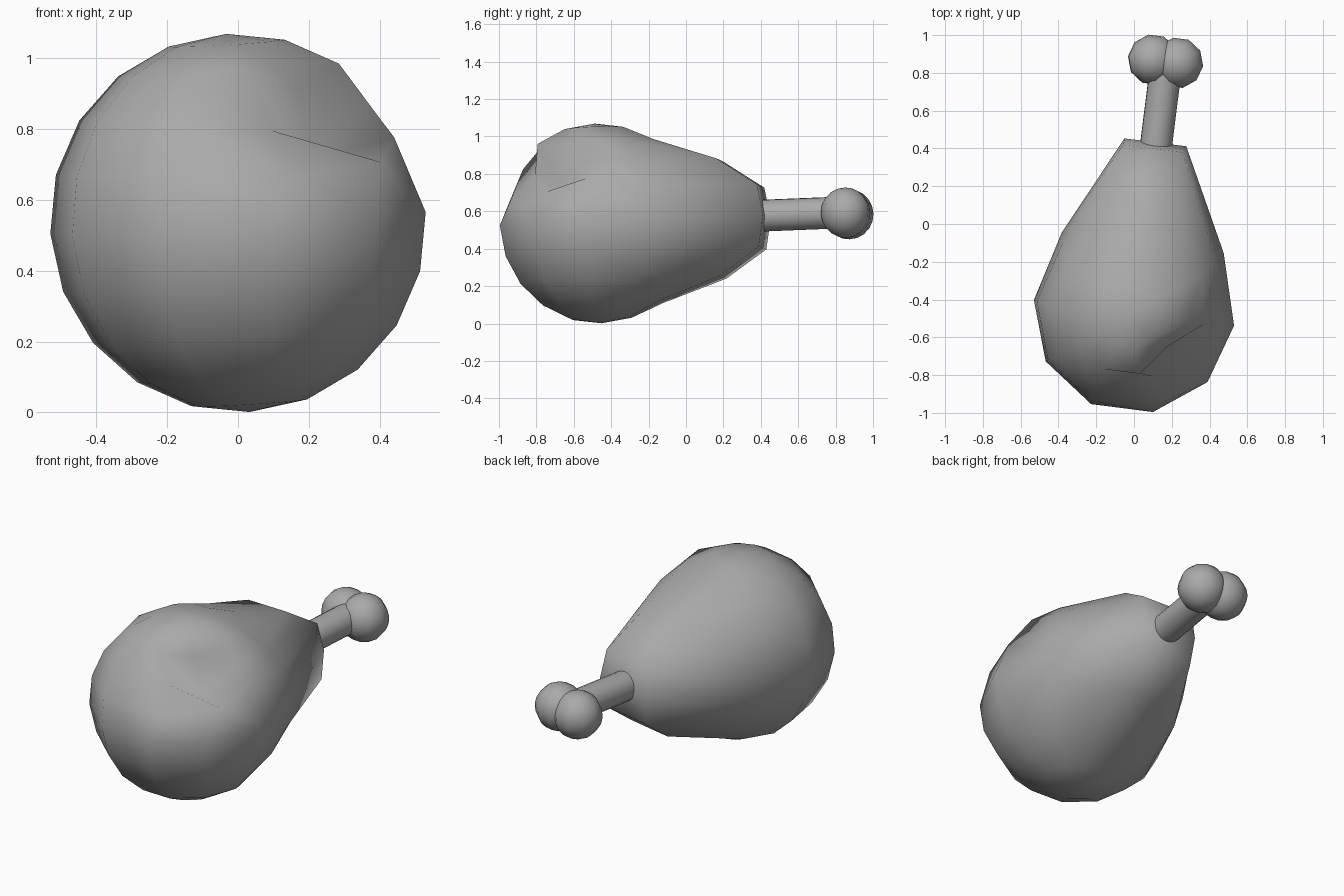
import bpy, bmesh, math
from mathutils import Matrix, Euler, Vector

if "Cube" in bpy.data.objects:
    bpy.data.objects.remove(bpy.data.objects["Cube"], do_unlink=True)

# One plain grey for every part
grey = bpy.data.materials.new("plain grey")
colour = (0.4, 0.4, 0.4, 1)
grey.diffuse_color = colour
grey.use_nodes = True
grey.node_tree.nodes["Principled BSDF"].inputs["Base Color"].default_value = colour

# The whole drumstick leans slightly about the centre of the meat
pose = Matrix.Translation((0, -0.47, 0.535)) @ Euler((0.04, -0.057, -0.127)).to_matrix().to_4x4()


def finish(name, bm):
    """Turn a bmesh into a smooth, posed, coloured object."""
    mesh = bpy.data.meshes.new(name)
    bm.to_mesh(mesh)
    bm.free()
    mesh.materials.append(grey)
    for face in mesh.polygons:
        face.use_smooth = True
    obj = bpy.data.objects.new(name, mesh)
    obj.matrix_world = pose
    bpy.context.collection.objects.link(obj)
    return obj


def ball(radius):
    """Ten-sided sphere with a column of vertices on the x axis."""
    bm = bmesh.new()
    bmesh.ops.create_uvsphere(bm, u_segments=10, v_segments=10, radius=radius)
    if max(v.co.x for v in bm.verts) < radius * 0.99:
        bmesh.ops.rotate(bm, verts=bm.verts, matrix=Matrix.Rotation(math.pi / 2, 3, "Z"))
    return bm


# Meat: a ball with its back drawn out and a bite pressed into the upper front
bite = {  # (longitude from the front, latitude): push
    (18, 18): (0.08, 0.05, -0.03),
    (54, 18): (0.03, 0.09, -0.01),
    (90, 18): (-0.05, 0, 0.05),
    (18, 36): (0.02, 0.10, -0.05),
    (54, 36): (-0.12, 0.12, -0.15),
    (90, 36): (-0.04, 0, 0),
    (54, 54): (-0.04, 0.04, -0.06),
}
R = 0.535
bm = ball(R)
for v in bm.verts:
    co = v.co
    lon = round(math.degrees(math.atan2(co.x, -co.y)))
    lat = round(math.degrees(math.asin(max(-1, min(1, co.z / R)))))
    push = Vector(bite.get((lon, lat), (0, 0, 0)))
    if co.y > 0.29:
        co.y = min(0.33 + (co.y - 0.3) * 3, 0.91)
    v.co = co + push
finish("meat", bm)

# Bone shaft
bm = bmesh.new()
bmesh.ops.create_cone(bm, cap_ends=True, segments=20, radius1=0.085, radius2=0.085, depth=0.6,
                      matrix=Matrix.Translation((0.006, 1.05, 0.006)) @ Matrix.Rotation(math.pi / 2, 4, "X"))
shaft = finish("bone_shaft", bm)
bpy.context.view_layer.objects.active = shaft
shaft.select_set(True)
bpy.ops.object.shade_smooth_by_angle()

# Two knuckles at the end of the bone
for name, side in (("left_knuckle", 1), ("right_knuckle", -1)):
    bm = ball(0.135)
    bmesh.ops.translate(bm, verts=bm.verts, vec=(side * 0.066, 1.343, 0))
    finish(name, bm)
